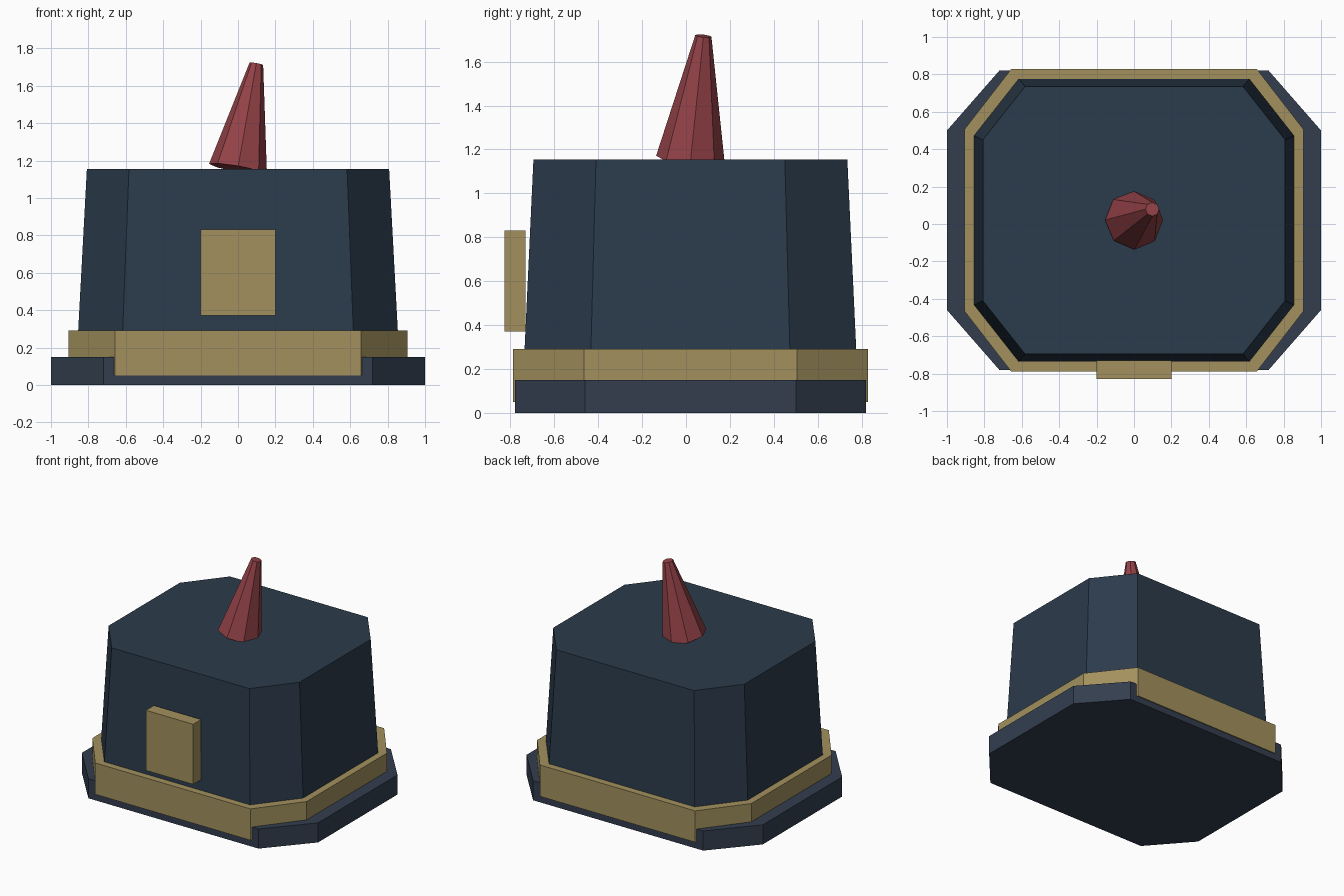
import bpy, bmesh
from mathutils import Vector

if "Cube" in bpy.data.objects:
    bpy.data.objects.remove(bpy.data.objects["Cube"])

YC = 0.02  # the stacked tiers share this y centre


def material(name, rgb):
    m = bpy.data.materials.new(name)
    m.diffuse_color = (*rgb, 1)
    m.use_nodes = True
    m.node_tree.nodes["Principled BSDF"].inputs["Base Color"].default_value = m.diffuse_color
    return m


navy = material("navy", (0.024, 0.043, 0.070))
slate = material("slate", (0.033, 0.048, 0.078))
gold = material("gold", (0.36, 0.28, 0.11))
red = material("red", (0.30, 0.055, 0.065))


def add_object(name, bm, mat):
    bmesh.ops.recalc_face_normals(bm, faces=bm.faces)
    me = bpy.data.meshes.new(name)
    bm.to_mesh(me)
    bm.free()
    me.materials.append(mat)
    ob = bpy.data.objects.new(name, me)
    bpy.context.collection.objects.link(ob)
    return ob


def octagon(hx, hy, cx, cy):
    """Chamfered rectangle: half sizes hx, hy; flat sides end at cx, cy."""
    quarter = [(hx, cy), (cx, hy)]
    half = quarter + [(-x, y) for x, y in reversed(quarter)]
    return half + [(-x, -y) for x, y in half]


def tier(name, bottom, top, z0, z1, mat):
    bm = bmesh.new()
    rings = [[bm.verts.new((x, y + YC, z)) for x, y in octagon(*dims)]
             for dims, z in ((bottom, z0), (top, z1))]
    low, high = rings
    bm.faces.new(low)
    bm.faces.new(high)
    for i in range(8):
        j = (i + 1) % 8
        bm.faces.new((low[i], low[j], high[j], high[i]))
    return add_object(name, bm, mat)


# Stacked tiers: base plinth, trim band, tapered body
plinth = (1.0, 0.80, 0.72, 0.48)
band = (0.907, 0.808, 0.657, 0.485)
tier("base_plinth", plinth, plinth, 0, 0.15, slate)
tier("trim_band", band, band, 0.05, 0.29, gold)
tier("body", (0.862, 0.762, 0.622, 0.457), (0.808, 0.715, 0.583, 0.43),
     0.15, 1.155, navy)

# Front plaque
bm = bmesh.new()
bmesh.ops.create_cube(bm, size=1)
bmesh.ops.scale(bm, vec=(0.4, 0.097, 0.46), verts=bm.verts)
bmesh.ops.translate(bm, vec=(0, -0.779, 0.60), verts=bm.verts)
add_object("front_plaque", bm, gold)

# Leaning eight-sided spike
foot, tip = Vector((0, YC, 1.155)), Vector((0.098, 0.079, 1.717))
axis = tip - foot
bm = bmesh.new()
bmesh.ops.create_cone(bm, cap_ends=True, segments=8, radius1=0.157,
                      radius2=0.037, depth=axis.length)
spike = add_object("spike", bm, red)
spike.location = (foot + tip) / 2
spike.rotation_euler = Vector((0, 0, 1)).rotation_difference(axis).to_euler()
